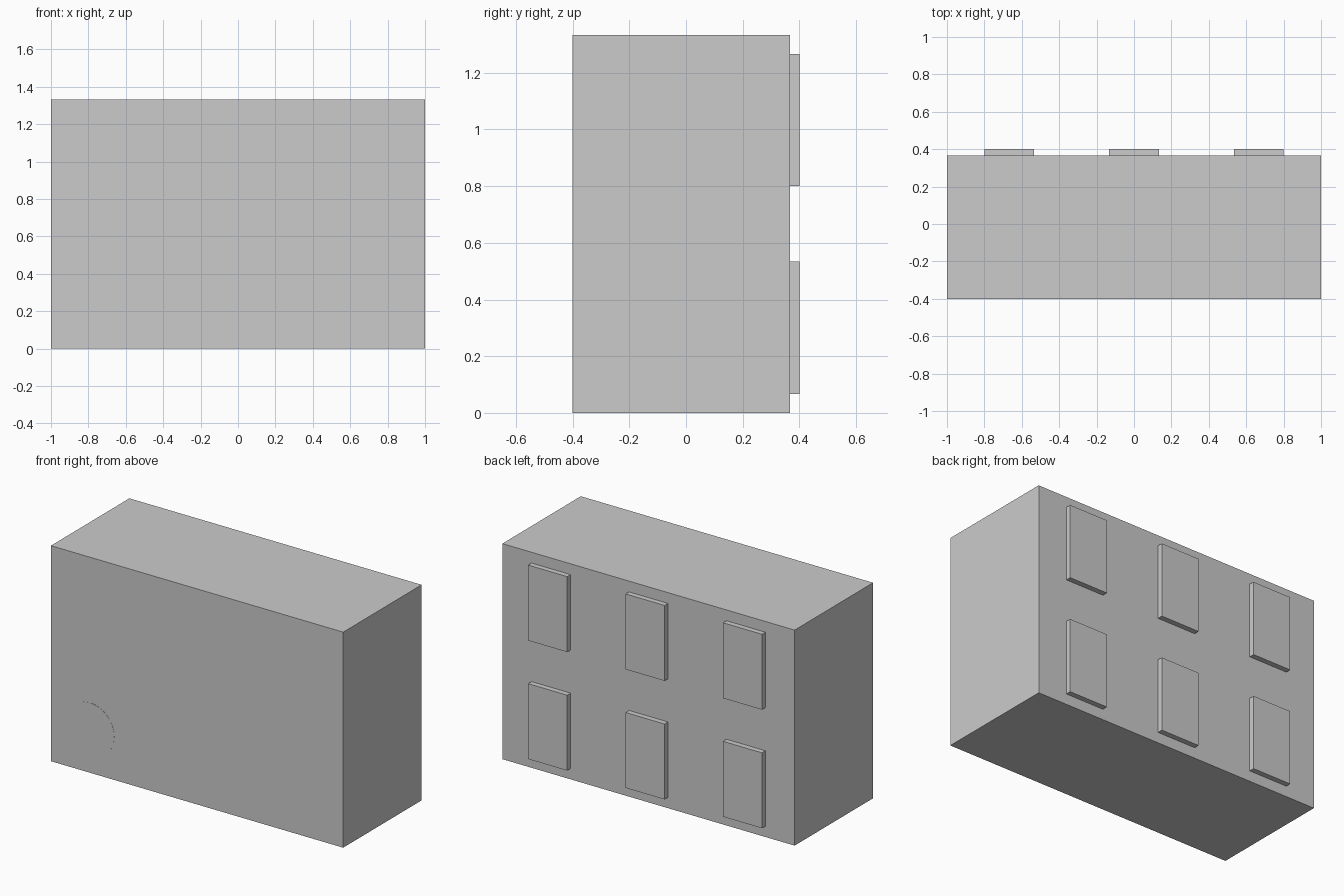
import bpy, math

if "Cube" in bpy.data.objects:
    bpy.data.objects.remove(bpy.data.objects["Cube"])

U = 1 / 15  # layout module


def box(name, x, y, z):
    """Axis-aligned box from (min, max) ranges."""
    bpy.ops.mesh.primitive_cube_add(size=1)
    ob = bpy.context.object
    ob.name = name
    for v in ob.data.vertices:
        v.co = [r[0] if c < 0 else r[1] for c, r in zip(v.co, (x, y, z))]
    return ob


# Main block
FRONT, BACK = -6 * U, 5.5 * U
box("main_block", (-1, 1), (FRONT, BACK), (0, 20 * U))

# Six raised panels on the back, in two rows of three
for row, z in enumerate((1, 12)):
    for col, x in enumerate((-10, 0, 10)):
        box(f"back_panel_{row}_{col}", ((x - 2) * U, (x + 2) * U),
            (BACK, 6 * U), (z * U, (z + 7) * U))

# Barely raised round disc, low on the left of the front
bpy.ops.mesh.primitive_cylinder_add(
    vertices=48, radius=2.5 * U, depth=0.02,
    location=(-11 * U, FRONT + 0.009, 4 * U), rotation=(math.pi / 2, 0, 0))
bpy.context.object.name = "front_disc"
bpy.ops.object.shade_smooth_by_angle(angle=math.radians(30))
